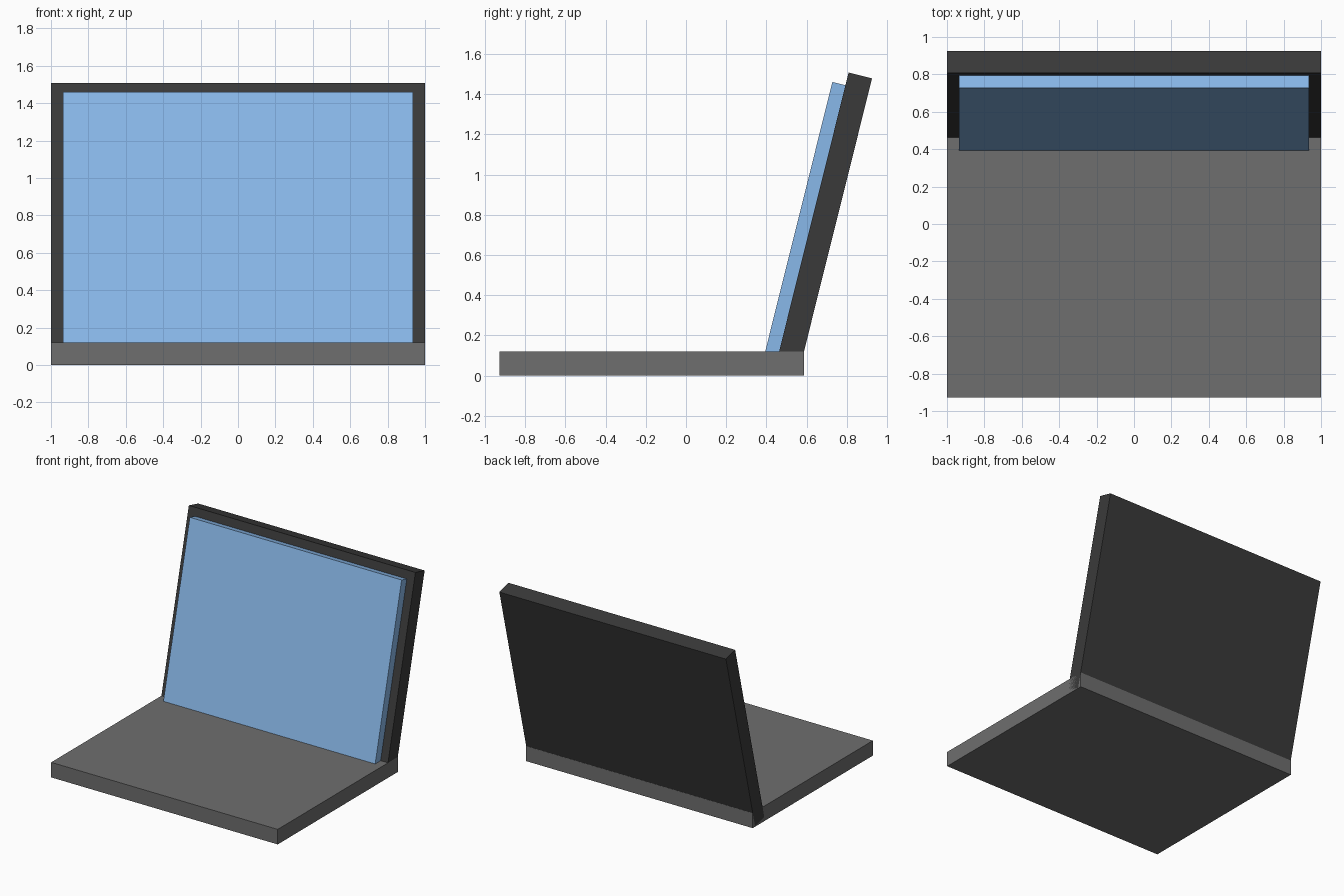
import bpy
from math import radians
from mathutils import Matrix, Vector

if "Cube" in bpy.data.objects:
    bpy.data.objects.remove(bpy.data.objects["Cube"])

TILT = radians(-14)               # lid leans back about x
LID_CENTRE = Vector((0, 0.683, 0.755))


def material(name, rgb):
    mat = bpy.data.materials.new(name)
    mat.diffuse_color = (*rgb, 1)
    mat.use_nodes = True
    mat.node_tree.nodes["Principled BSDF"].inputs["Base Color"].default_value = mat.diffuse_color
    return mat


def box(name, size, centre, mat, tilt=0.0):
    bpy.ops.mesh.primitive_cube_add(size=1, location=centre)
    ob = bpy.context.object
    ob.name = name
    ob.data.transform(Matrix.Diagonal((*size, 1)))
    ob.rotation_euler.x = tilt
    ob.data.materials.append(mat)
    return ob


def on_lid(y, z):
    # position measured in the tilted lid's own axes
    return LID_CENTRE + Matrix.Rotation(TILT, 3, 'X') @ Vector((0, y, z))


grey = material("base_grey", (0.156, 0.156, 0.156))
dark = material("lid_dark", (0.042, 0.042, 0.042))
blue = material("screen_blue", (0.25, 0.48, 0.82))

# Flat keyboard base
box("base", (2, 1.515, 0.12), (0, -0.17, 0.06), grey)
# Lid, hinged into the back of the base
box("lid", (2, 0.12, 1.52), on_lid(0, 0), dark, TILT)
# Screen panel standing proud of the lid's front face
box("screen", (1.87, 0.075, 1.39), on_lid(-0.0895, 0), blue, TILT)
